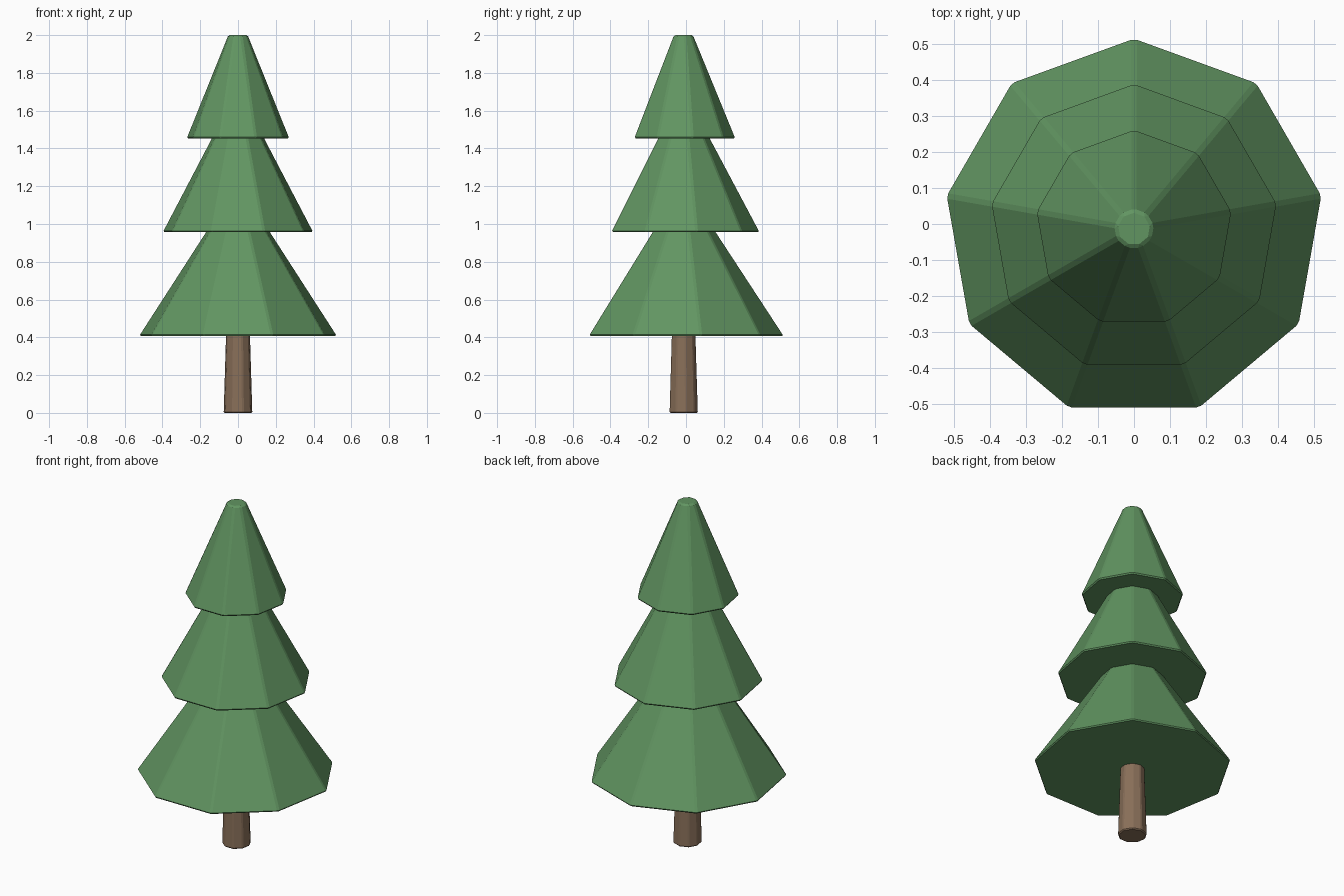
import bpy, math

if "Cube" in bpy.data.objects:
    bpy.data.objects.remove(bpy.data.objects["Cube"])

SIDES = 9
CY = -0.0135   # shared axis, offset so the nonagon is centred on y = 0


def material(name, rgb):
    m = bpy.data.materials.new(name)
    m.diffuse_color = (*rgb, 1)
    m.use_nodes = True
    m.node_tree.nodes["Principled BSDF"].inputs["Base Color"].default_value = m.diffuse_color
    return m


def frustum(name, z0, z1, r0, r1, bevel, mat):
    """Nine-sided tapered solid, one vertex pointing to +y, thin bevelled edges."""
    bpy.ops.mesh.primitive_cone_add(vertices=SIDES, radius1=r0, radius2=r1, depth=z1 - z0,
                                    location=(0, CY, (z0 + z1) / 2))
    ob = bpy.context.object
    ob.name = name
    ob.data.materials.append(mat)
    mod = ob.modifiers.new("edge_bevel", 'BEVEL')
    mod.width = bevel
    mod.segments = 1
    mod.limit_method = 'NONE'
    return ob


green = material("foliage_green", (0.12, 0.30, 0.12))
brown = material("bark_brown", (0.25, 0.16, 0.10))

# Trunk, running up into the lowest tier
frustum("trunk", 0.0, 0.55, 0.078, 0.061, 0.006, brown)

# Three foliage tiers, bottom to top
for name, z0, z1, r0, r1 in (
    ("lower_foliage", 0.408, 1.14, 0.532, 0.053),
    ("middle_foliage", 0.957, 1.62, 0.405, 0.053),
    ("upper_foliage", 1.453, 2.0, 0.277, 0.053),
):
    frustum(name, z0, z1, r0, r1, 0.008, green)
